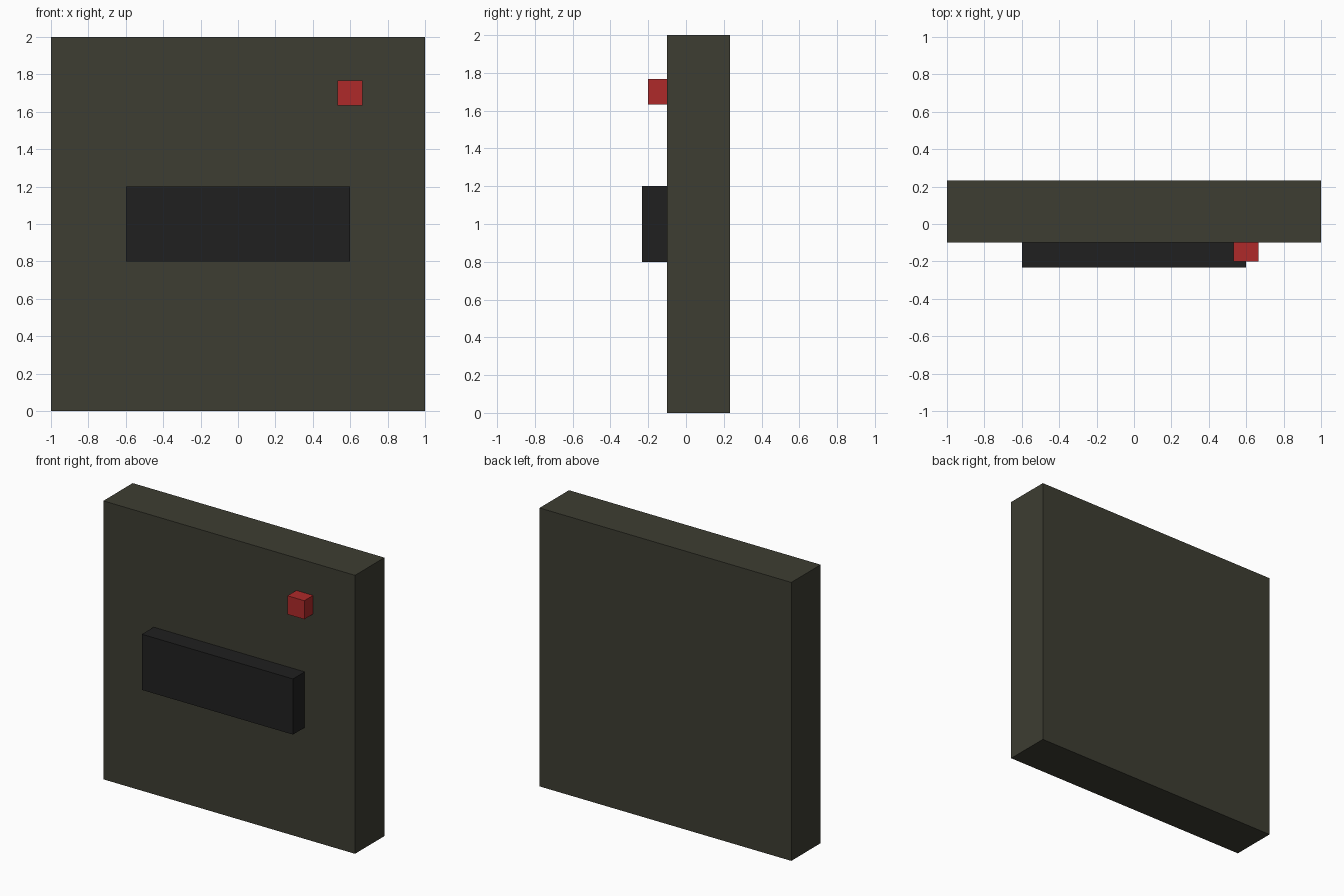
import bpy

if "Cube" in bpy.data.objects:
    bpy.data.objects.remove(bpy.data.objects["Cube"])


def material(name, rgb):
    mat = bpy.data.materials.new(name)
    mat.diffuse_color = (*rgb, 1)
    mat.use_nodes = True
    mat.node_tree.nodes["Principled BSDF"].inputs["Base Color"].default_value = mat.diffuse_color
    return mat


def box(name, low, high, mat):
    center = [(a + b) / 2 for a, b in zip(low, high)]
    bpy.ops.mesh.primitive_cube_add(size=1, location=center)
    obj = bpy.context.object
    obj.name = name
    obj.scale = [b - a for a, b in zip(low, high)]
    bpy.ops.object.transform_apply(location=False, rotation=False, scale=True)
    obj.data.materials.append(mat)
    return obj


olive = material("olive", (0.047, 0.047, 0.032))
black = material("black", (0.0144, 0.0144, 0.0144))
red = material("red", (0.43, 0.023, 0.023))

# Main slab
box("panel_body", (-1, -0.1, 0), (1, 0.2333, 2), olive)
# Raised bar across the middle of the front
box("front_bar", (-0.6, -0.2333, 0.8), (0.6, -0.1, 1.2), black)
# Small button at upper right
box("button", (0.5333, -0.2, 1.6333), (0.6667, -0.1, 1.7667), red)
